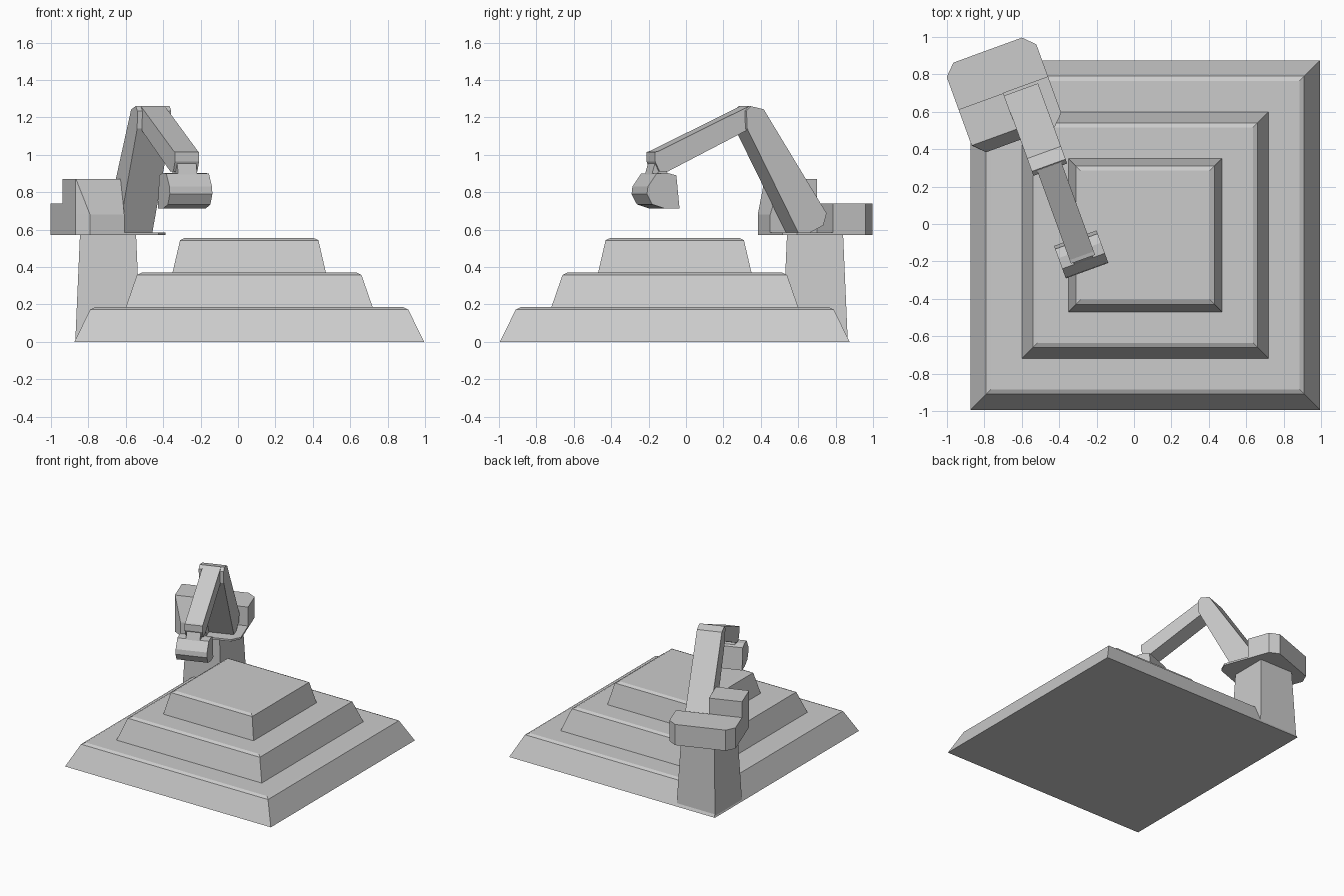
import bpy, bmesh, math

if "Cube" in bpy.data.objects:
    bpy.data.objects.remove(bpy.data.objects["Cube"])

CENTRE = (0.06, -0.06, 0)        # centre of the stepped base
PIVOT = (-0.695, 0.69, 0)        # turntable axis of the arm
TURN = math.radians(20)


def loft(name, rings, loc=(0, 0, 0), turn=0):
    """Skin a stack of equal-length rings and cap both ends."""
    bm = bmesh.new()
    vs = [[bm.verts.new(p) for p in ring] for ring in rings]
    n = len(rings[0])
    for a, b in zip(vs, vs[1:]):
        for i in range(n):
            j = (i + 1) % n
            bm.faces.new((a[i], a[j], b[j], b[i]))
    bm.faces.new(vs[0])
    bm.faces.new(vs[-1])
    bmesh.ops.recalc_face_normals(bm, faces=bm.faces)
    me = bpy.data.meshes.new(name)
    bm.to_mesh(me)
    bm.free()
    ob = bpy.data.objects.new(name, me)
    ob.location = loc
    ob.rotation_euler.z = turn
    bpy.context.collection.objects.link(ob)
    return ob


def square(h, z):
    return [(-h, -h, z), (h, -h, z), (h, h, z), (-h, h, z)]


def arm_part(name, profile, u0, u1):
    """Side profile (forward, height) extruded across the arm."""
    return loft(name, [[(u, -v, z) for v, z in profile] for u in (u0, u1)], PIVOT, TURN)


def turntable_part(name, levels):
    """Plan outlines (across, forward) stacked by height."""
    return loft(name, [[(u, -v, z) for u, v in plan] for plan, z in levels], PIVOT, TURN)


# Stepped base: three tapered tiers with a small bevel at the top
for i, (low, high) in enumerate([(0.935, 0.85), (0.66, 0.60), (0.41, 0.37)]):
    z = 0.185 * i
    loft(f"base_tier_{i + 1}",
         [square(low, z), square(high, z + 0.173), square(high - 0.025, z + 0.185)], CENTRE)

# Pedestal in the back left corner
loft("pedestal", [square(0.175, 0), square(0.15, 0.572)], PIVOT)

# Turntable plate, rear housing and side housing
R, C = 0.255, 0.195
octagon = [(-R, -C), (-C, -R), (C, -R), (R, -C), (R, C), (C, R), (-C, R), (-R, C)]
turntable_part("turntable_plate", [(octagon, 0.57), (octagon, 0.585)])
rear = octagon[:4] + [(R, -0.01), (-R, -0.01)]
turntable_part("rear_housing", [(rear, 0.58), (rear, 0.74)])
side = [(-R, -0.01), (0.0, -0.01), (0.0, R), (-C, R), (-R, C)]
side_top = [(-R, -0.01), (0.0, -0.01), (0.0, C), (-R + 0.002, C), (-R, C - 0.002)]
turntable_part("side_housing", [(side, 0.58), (side, 0.68), (side_top, 0.87)])

# Upper arm and forearm
arm_part("upper_arm", [(0.165, 0.583), (0.10, 0.583), (0.023, 0.623), (0.004, 0.687),
                       (0.362, 1.243), (0.435, 1.26), (0.46, 1.235), (0.456, 1.14)], 0.0, 0.192)
arm_part("forearm", [(0.40, 1.20), (0.44, 1.258), (0.95, 1.02), (0.97, 1.015), (0.97, 0.965),
                     (0.945, 0.912), (0.895, 0.912), (0.44, 1.135)], 0.028, 0.165)

# Wrist and drum-shaped tool head
arm_part("wrist", [(0.91, 0.95), (0.962, 0.965), (0.985, 0.89), (0.89, 0.89)], 0.042, 0.15)
arm_part("tool_head", [(0.868, 0.89), (0.92, 0.903), (0.98, 0.90), (1.03, 0.83), (1.035, 0.79),
                       (1.005, 0.735), (0.93, 0.712), (0.85, 0.712)], -0.025, 0.217)
